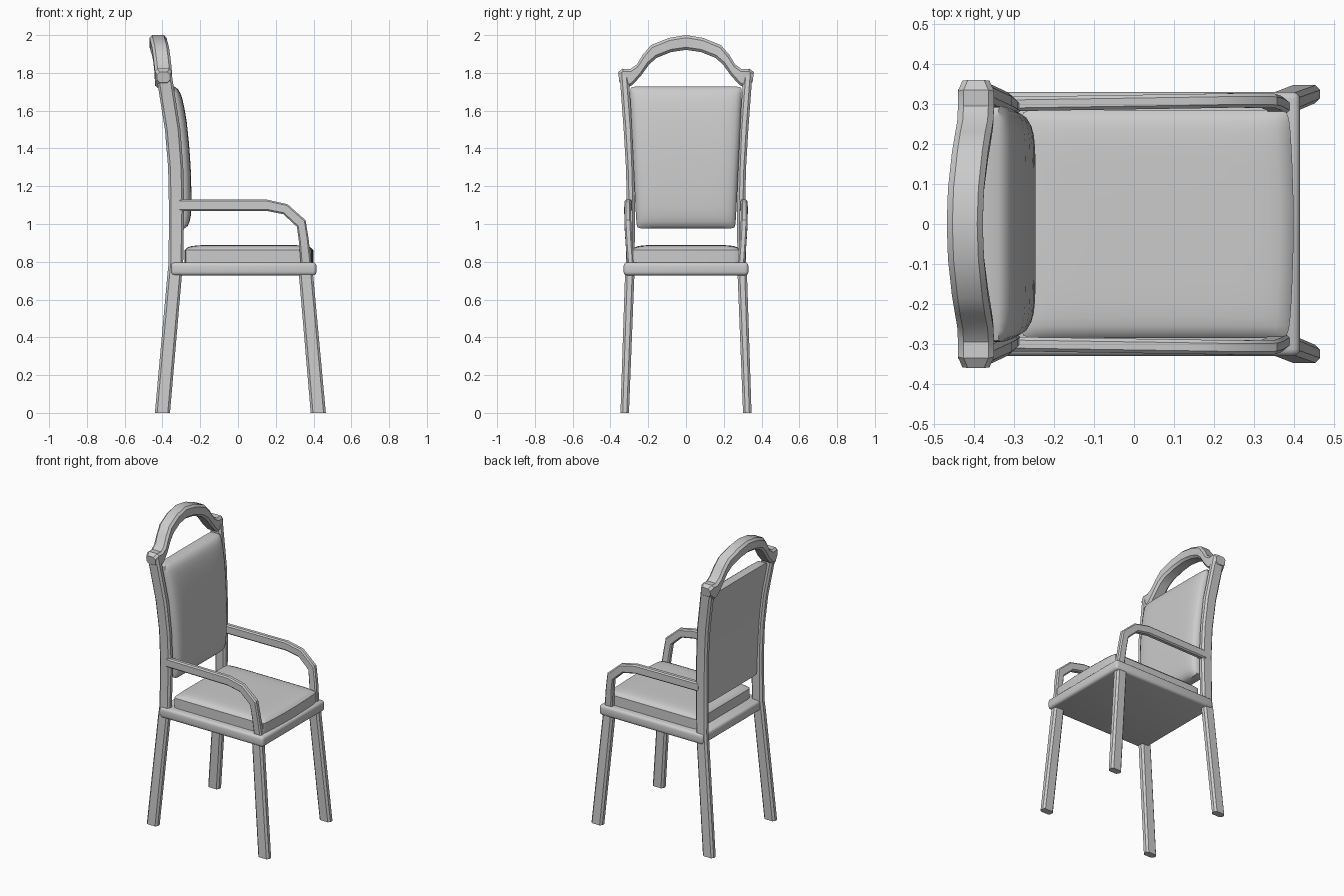
import bpy, bmesh, math
from mathutils import Vector

if "Cube" in bpy.data.objects:
    bpy.data.objects.remove(bpy.data.objects["Cube"])


def finish(name, bm, mirror=False, angle=30):
    bmesh.ops.recalc_face_normals(bm, faces=bm.faces[:])
    me = bpy.data.meshes.new(name)
    bm.to_mesh(me)
    bm.free()
    me.shade_smooth()
    me.set_sharp_from_angle(angle=math.radians(angle))
    ob = bpy.data.objects.new(name, me)
    bpy.context.collection.objects.link(ob)
    if mirror:
        m = ob.modifiers.new("Mirror", 'MIRROR')
        m.use_axis = (False, True, False)
    return ob


def beam(name, stations, c=0.012, mirror=False):
    """Loft of chamfered rectangles; each station is (centre, half side u, half side v)."""
    bm = bmesh.new()
    rings = []
    for p, u, v in stations:
        p, u, v = Vector(p), Vector(u), Vector(v)
        a, b = 1 - c / u.length, 1 - c / v.length
        k = [(1, b), (a, 1), (-a, 1), (-1, b), (-1, -b), (-a, -1), (a, -1), (1, -b)]
        rings.append([bm.verts.new(p + u * s + v * t) for s, t in k])
    for r, q in zip(rings, rings[1:]):
        for i in range(8):
            j = (i + 1) % 8
            bm.faces.new((r[i], r[j], q[j], q[i]))
    bm.faces.new(rings[0])
    bm.faces.new(rings[-1])
    return finish(name, bm, mirror)


def upright(name, rows):
    """Leg or post from rows of (z, x0, x1, y0, y1)."""
    beam(name, [(((x0 + x1) / 2, (y0 + y1) / 2, z), ((x1 - x0) / 2, 0, 0), (0, (y1 - y0) / 2, 0))
                for z, x0, x1, y0, y1 in rows], mirror=True)


def pad(name, place, base):
    """Upholstered pad: domed grid in u, v extruded back to the base height."""
    half = [0.2, 0.5, 0.7, 0.82, 0.9, 0.96, 1.0]
    ts = [-t for t in reversed(half)] + [0] + half
    bm = bmesh.new()

    def grid(top):
        g = []
        for u in ts:
            row = []
            for v in ts:
                h = ((1 - abs(u) ** 9) * (1 - abs(v) ** 9)) ** 0.6 if top else base
                # round the corners slightly in plan
                s = 1 - 0.02 * (u * v) ** 16
                row.append(bm.verts.new(place(u * s, v * s, h)))
            g.append(row)
        return g

    n = len(ts)
    t, b = grid(True), grid(False)
    for g in (t, b):
        for i in range(n - 1):
            for j in range(n - 1):
                bm.faces.new((g[i][j], g[i + 1][j], g[i + 1][j + 1], g[i][j + 1]))
    rim = ([(i, 0) for i in range(n - 1)] + [(n - 1, j) for j in range(n - 1)]
           + [(i, n - 1) for i in range(n - 1, 0, -1)] + [(0, j) for j in range(n - 1, 0, -1)])
    for (i, j), (k, l) in zip(rim, rim[1:] + rim[:1]):
        bm.faces.new((t[i][j], t[k][l], b[k][l], b[i][j]))
    return finish(name, bm, angle=40)


# Back legs continuing into the curved back posts
post = [(0, -.44, -.36, .302, .347), (.73, -.374, -.297, .275, .322),
        (.8, -.367, -.29, .272, .317), (1.1, -.366, -.285, .27, .313),
        (1.3, -.37, -.29, .275, .318), (1.5, -.387, -.305, .283, .33),
        (1.8, -.435, -.352, .305, .352)]
upright("back_leg_post", post)

# Splayed front legs
upright("front_leg", [(0, .385, .465, .302, .347), (.76, .32, .395, .272, .322)])

# Seat frame with rounded edge
bm = bmesh.new()
bmesh.ops.create_cube(bm, size=1)
for v in bm.verts:
    v.co = Vector((.03 + v.co.x * .77, v.co.y * .66, .7625 + v.co.z * .069))
bmesh.ops.bevel(bm, geom=bm.edges[:], offset=.018, segments=3, profile=.5, affect='EDGES')
finish("seat_frame", bm)

# Seat cushion with bowed front edge
pad("seat_cushion",
    lambda u, v, h: (.052 + .335 * u + (.012 * (1 - v * v) if u > 0 else 0) * u,
                     .285 * v, .862 + .027 * h), -2.6)


# Upholstered back follows the curve of the posts
def front_x(z):
    for a, b in zip(post, post[1:]):
        if z <= b[0]:
            return a[2] + (b[2] - a[2]) * (z - a[0]) / (b[0] - a[0])


def back_place(u, v, h):
    z = 1.352 + .377 * v
    return (front_x(z) + .002 + .038 * h, u * (.28 + .018 * v), z)


pad("back_pad", back_place, -1.5)

# Armrests: upper and lower edge of the bent bar, with y centre
arm = [((-.31, 1.13), (-.31, 1.07), .300), ((.15, 1.13), (.15, 1.07), .307),
       ((.262, 1.105), (.24, 1.052), .309), ((.358, 1.02), (.312, .985), .308),
       ((.374, .92), (.322, .91), .303), ((.39, .78), (.333, .78), .293)]
beam("armrest",
     [(((a[0] + b[0]) / 2, y, (a[1] + b[1]) / 2),
       ((a[0] - b[0]) / 2, 0, (a[1] - b[1]) / 2), (0, .018, 0)) for a, b, y in arm],
     c=.008, mirror=True)

# Arched top rail: upper and lower edge in y, z, with x centre
half = [((.36, 1.805), (.352, 1.75), -.395), ((.335, 1.822), (.315, 1.72), -.395),
        ((.295, 1.82), (.285, 1.735), -.395), ((.26, 1.845), (.238, 1.785), -.397),
        ((.23, 1.895), (.195, 1.845), -.403), ((.185, 1.947), (.155, 1.88), -.41),
        ((.09, 1.985), (.08, 1.91), -.42)]
rail = ([((-a[0], a[1]), (-b[0], b[1]), x) for a, b, x in half]
        + [((0, 2.0), (0, 1.922), -.423)] + half[::-1])
beam("top_rail",
     [((x, (a[0] + b[0]) / 2, (a[1] + b[1]) / 2),
       (0, (a[0] - b[0]) / 2, (a[1] - b[1]) / 2),
       (.034 if i in (0, len(rail) - 1) else .045, 0, 0)) for i, (a, b, x) in enumerate(rail)],
     c=.014)
